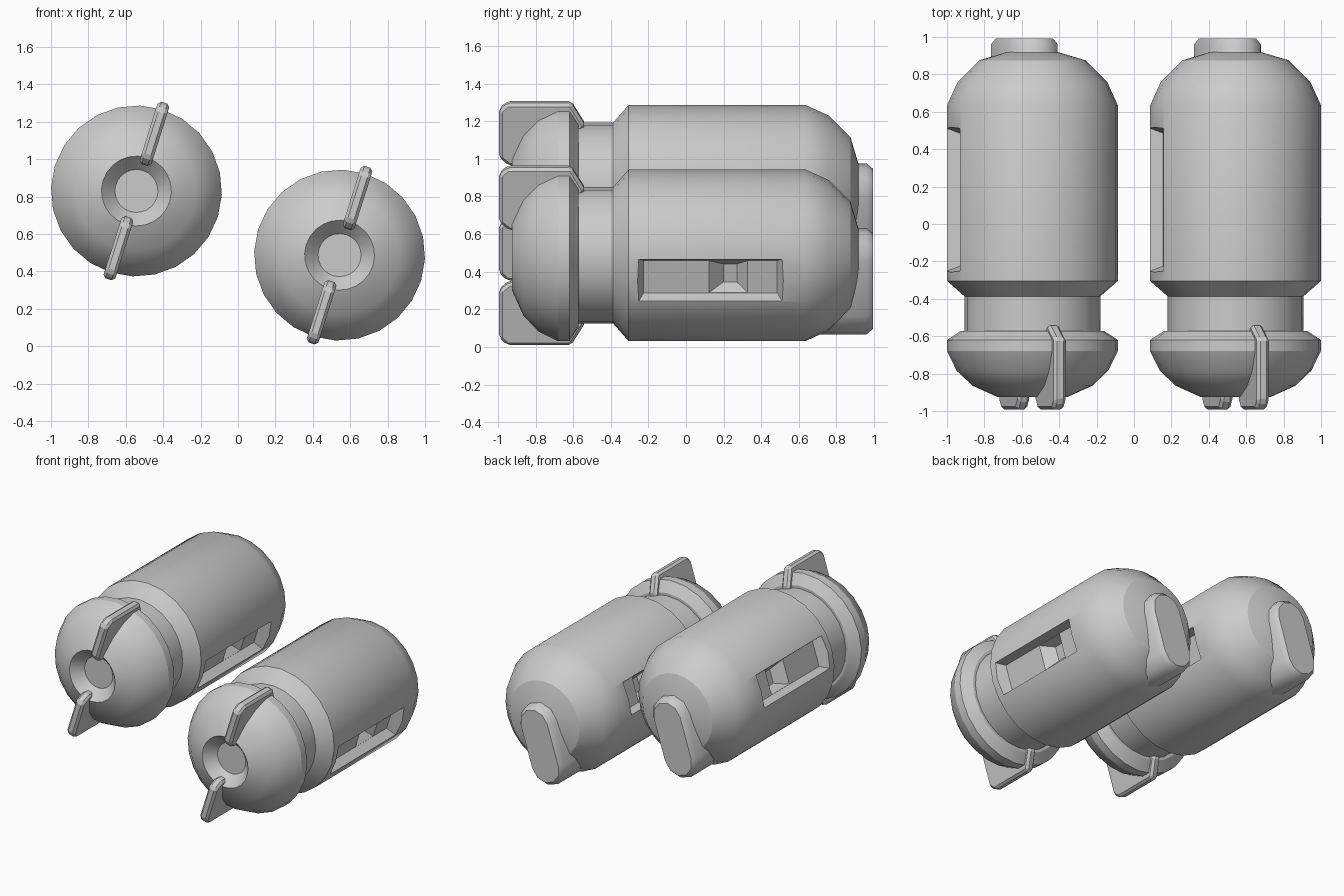
import bpy, bmesh
from math import sin, cos, pi, radians
from mathutils import Matrix

if "Cube" in bpy.data.objects:
    bpy.data.objects.remove(bpy.data.objects["Cube"])

TILT = radians(17.5)
PODS = {"left": (-0.543, 0, 0.83), "right": (0.543, 0, 0.487)}


def new_object(name, bm):
    bmesh.ops.recalc_face_normals(bm, faces=bm.faces)
    mesh = bpy.data.meshes.new(name)
    bm.to_mesh(mesh)
    bm.free()
    ob = bpy.data.objects.new(name, mesh)
    bpy.context.collection.objects.link(ob)
    return ob


def loft(name, rings):
    """Closed solid through matching rings of points."""
    bm = bmesh.new()
    loops = [[bm.verts.new(p) for p in ring] for ring in rings]
    n = len(loops[0])
    for a, b in zip(loops, loops[1:]):
        for i in range(n):
            j = (i + 1) % n
            bm.faces.new((a[i], a[j], b[j], b[i]))
    bm.faces.new(loops[0])
    bm.faces.new(loops[-1])
    return new_object(name, bm)


def frustum(name, side, d0, box0, d1, box1):
    """Tapered cutter; box = (y min, y max, half height) at distance d."""
    def ring(d, b):
        return [(side * d, y, z) for y, z in
                ((b[0], -b[2]), (b[1], -b[2]), (b[1], b[2]), (b[0], b[2]))]
    return loft(name, [ring(d0, box0), ring(d1, box1)])


def apply_modifiers(ob):
    dg = bpy.context.evaluated_depsgraph_get()
    mesh = bpy.data.meshes.new_from_object(ob.evaluated_get(dg))
    ob.modifiers.clear()
    ob.data = mesh


def smooth(ob, angle):
    bpy.ops.object.select_all(action='DESELECT')
    bpy.context.view_layer.objects.active = ob
    ob.select_set(True)
    bpy.ops.object.shade_smooth_by_angle(angle=radians(angle))


# Body: (y, radius) profile turned around the y axis, from nose socket to tail
profile = [(-0.85, 0.115), (-0.925, 0.187), (-0.865, 0.32), (-0.785, 0.405),
           (-0.68, 0.457), (-0.62, 0.457), (-0.572, 0.383), (-0.572, 0.363),
           (-0.387, 0.363), (-0.305, 0.457), (0.635, 0.457), (0.76, 0.4),
           (0.875, 0.285), (0.918, 0.14), (0.928, 0.03)]
N = 24
body = loft("pod_body", [[(r * cos(2 * pi * i / N), y, r * sin(2 * pi * i / N))
                          for i in range(N)] for y, r in profile])

# Side slots, each with a deeper pit
for side in (-1, 1):
    for cutter in (
            frustum("slot_cutter", side, 0.5, (-0.275, 0.535, 0.141),
                    0.377, (-0.225, 0.485, 0.09)),
            frustum("pit_cutter", side, 0.379, (0.12, 0.33, 0.09),
                    0.31, (0.2, 0.27, 0.05))):
        mod = body.modifiers.new("cut", 'BOOLEAN')
        mod.operation = 'DIFFERENCE'
        mod.solver = 'EXACT'
        mod.object = cutter
        cutter.hide_render = True
        apply_modifiers(body)
        bpy.data.objects.remove(cutter)
smooth(body, 25)

# Nose fins: one profile, opposite pair
fin_profile = [(-0.993, 0.19), (-0.993, 0.455), (-0.95, 0.495), (-0.61, 0.495),
               (-0.535, 0.37), (-0.56, 0.33), (-0.82, 0.15), (-0.94, 0.145)]
parts = [body]
for name, s in (("upper_fin", 1), ("lower_fin", -1)):
    fin = loft(name, [[(x, y, s * r) for y, r in fin_profile]
                      for x in (-0.033, 0.033)])
    bev = fin.modifiers.new("chamfer", 'BEVEL')
    bev.width = 0.016
    bev.segments = 1
    apply_modifiers(fin)
    parts.append(fin)


# Tail plate: rounded bar with a chamfered outer face
def stadium(y, r, s=0.15, seg=5):
    pts = []
    for up in (1, -1):
        for i in range(seg + 1):
            a = pi * i / seg + (0 if up > 0 else pi)
            pts.append((r * cos(a), y, -0.144 + up * s + r * sin(a)))
    return pts


parts.append(loft("tail_plate", [stadium(0.66, 0.14), stadium(0.96, 0.14),
                                 stadium(0.993, 0.112)]))
smooth(parts[-1], 40)

# Place both tilted pods
for ob in parts:
    base = ob.name
    for key, loc in PODS.items():
        target = ob if key == "left" else ob.copy()
        if target is not ob:
            bpy.context.collection.objects.link(target)
        target.name = f"{key}_{base}"
        target.matrix_world = Matrix.Translation(loc) @ Matrix.Rotation(TILT, 4, 'Y')
